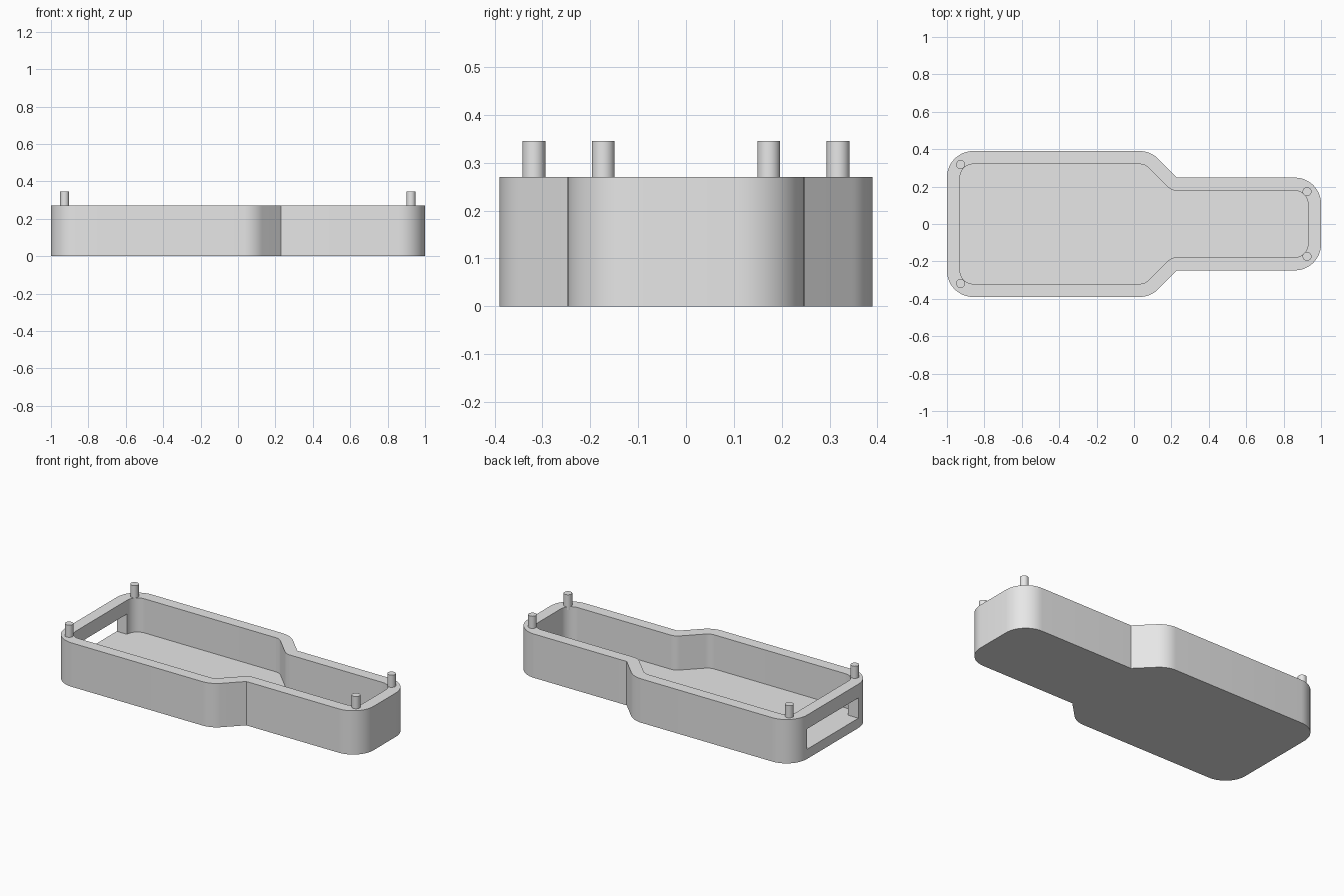
import bpy
import bmesh
import math
from mathutils import Vector

HEIGHT, FLOOR, WALL = 0.27, 0.06, 0.07
PEG_TOP, PEG_RADIUS = 0.345, 0.024
STEPS = 12

cube = bpy.data.objects.get("Cube")
if cube:
    bpy.data.objects.remove(cube, do_unlink=True)

grey = bpy.data.materials.new("light grey plastic")
grey.use_nodes = True
colour = (0.8, 0.8, 0.8, 1)
grey.diffuse_color = colour
grey.node_tree.nodes["Principled BSDF"].inputs["Base Color"].default_value = colour


def smooth(mesh):
    mesh.shade_smooth()
    mesh.set_sharp_from_angle(angle=math.radians(30))


def neighbours(points):
    """Yield each corner with the unit directions to its previous and next corner."""
    for i, p in enumerate(points):
        yield p, (points[i - 1] - p).normalized(), (points[(i + 1) % len(points)] - p).normalized()


def offset(points, distance):
    """Move every side of a counter-clockwise outline inwards."""
    result = []
    for p, a, b in neighbours(points):
        n1, n2 = Vector((a.y, -a.x)), Vector((-b.y, b.x))
        result.append(p + (n1 + n2) * distance / (1 + n1.dot(n2)))
    return result


def fillet(points, radii):
    """Round every corner with the same number of points."""
    result = []
    for (p, a, b), r in zip(neighbours(points), radii):
        half = a.angle(b) / 2
        reach = r / math.tan(half)
        centre = p + (a + b).normalized() * r / math.sin(half)
        start, end = p + a * reach - centre, p + b * reach - centre
        for k in range(STEPS + 1):
            t = k / STEPS
            sweep = math.pi - 2 * half
            v = (start * math.sin((1 - t) * sweep) + end * math.sin(t * sweep)) / math.sin(sweep) \
                if abs(math.sin(sweep)) > 1e-6 else start.lerp(end, t)
            result.append(centre + v)
    return result


# Outline of the tray: wide end, sloped shoulders, narrow end
side = [Vector(p) for p in ((1, 0.248), (0.23, 0.248), (0.088, 0.39), (-1, 0.39))]
corners = side + [Vector((p.x, -p.y)) for p in reversed(side)]
radii = [0.14, 0, 0.14, 0.14]
outer = fillet(corners, radii + radii[::-1])
inner = fillet(offset(corners, WALL), [0.07] * len(corners))

# Tray: base, outer wall, rim, inner wall and floor
bm = bmesh.new()
loops = [[bm.verts.new((p.x, p.y, z)) for p in outline]
         for outline, z in ((outer, 0), (outer, HEIGHT), (inner, HEIGHT), (inner, FLOOR))]
count = len(outer)
for low, high in zip(loops, loops[1:]):
    for i in range(count):
        j = (i + 1) % count
        bm.faces.new((low[i], low[j], high[j], high[i]))
bm.faces.new(loops[0][::-1])
bm.faces.new(loops[3])
bmesh.ops.remove_doubles(bm, verts=bm.verts, dist=1e-5)
bmesh.ops.recalc_face_normals(bm, faces=bm.faces)
mesh = bpy.data.meshes.new("tray")
bm.to_mesh(mesh)
bm.free()
tray = bpy.data.objects.new("tray", mesh)
bpy.context.collection.objects.link(tray)

# Slot through the wide end wall, level with the floor
bpy.ops.mesh.primitive_cube_add(size=1, location=(-1, 0, (FLOOR + 0.185) / 2))
cutter = bpy.context.object
cutter.name = "slot_cutter"
cutter.scale = (0.2, 0.498, 0.185 - FLOOR)
cutter.hide_render = True
cut = tray.modifiers.new("slot", "BOOLEAN")
cut.operation = "DIFFERENCE"
cut.solver = "EXACT"
cut.object = cutter
bpy.context.view_layer.update()
evaluated = tray.evaluated_get(bpy.context.evaluated_depsgraph_get())
cut_mesh = bpy.data.meshes.new_from_object(evaluated)
tray.modifiers.clear()
tray.data = cut_mesh
bpy.data.objects.remove(cutter, do_unlink=True)
tray.data.materials.clear()
tray.data.materials.append(grey)
smooth(tray.data)

# Locating pegs standing on the rim corners
for x, y, end in ((-0.927, 0.318, "wide"), (0.925, 0.173, "narrow")):
    for sign, hand in ((1, "back"), (-1, "front")):
        bottom = HEIGHT - 0.02
        bpy.ops.mesh.primitive_cylinder_add(
            vertices=32, radius=PEG_RADIUS, depth=PEG_TOP - bottom,
            location=(x, y * sign, (PEG_TOP + bottom) / 2))
        peg = bpy.context.object
        peg.name = f"{end}_{hand}_peg"
        peg.data.materials.append(grey)
        smooth(peg.data)
